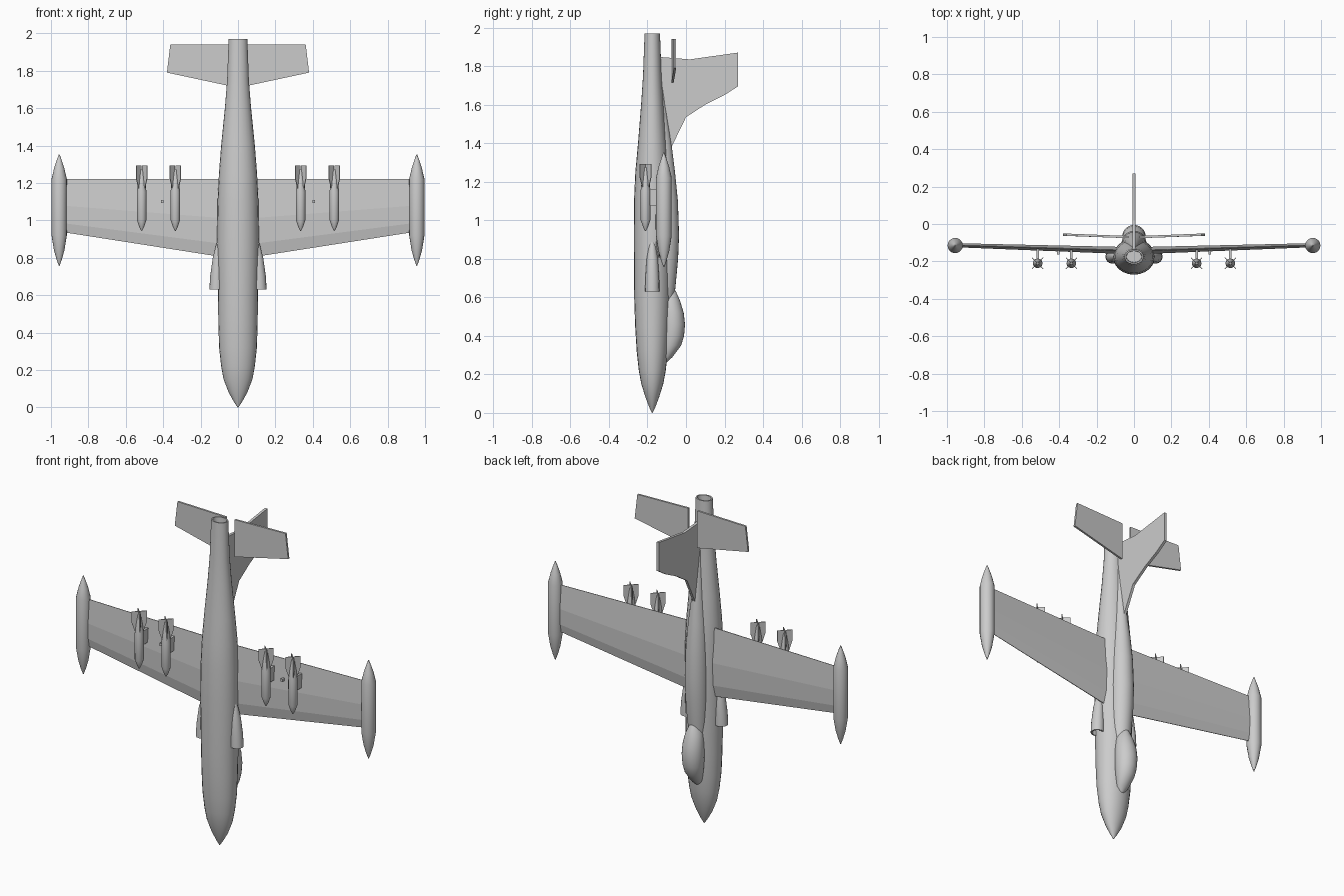
import bpy, bmesh, math

if "Cube" in bpy.data.objects:
    bpy.data.objects.remove(bpy.data.objects["Cube"])

grey = bpy.data.materials.new("light_grey")
grey.diffuse_color = (0.6, 0.6, 0.6, 1)
grey.use_nodes = True
grey.node_tree.nodes["Principled BSDF"].inputs["Base Color"].default_value = grey.diffuse_color


def finish(name, bm, smooth=None):
    bmesh.ops.remove_doubles(bm, verts=bm.verts, dist=1e-5)
    bmesh.ops.recalc_face_normals(bm, faces=bm.faces)
    mesh = bpy.data.meshes.new(name)
    bm.to_mesh(mesh)
    bm.free()
    mesh.materials.append(grey)
    ob = bpy.data.objects.new(name, mesh)
    bpy.context.collection.objects.link(ob)
    if smooth:
        bpy.ops.object.select_all(action='DESELECT')
        ob.select_set(True)
        bpy.context.view_layer.objects.active = ob
        bpy.ops.object.shade_smooth_by_angle(angle=math.radians(smooth))
    return ob


def skin(bm, loops):
    """Bridge matching point loops and cap both ends."""
    rings = [[bm.verts.new(p) for p in loop] for loop in loops]
    n = len(rings[0])
    for a, b in zip(rings, rings[1:]):
        for i in range(n):
            j = (i + 1) % n
            bm.faces.new((a[i], a[j], b[j], b[i]))
    bm.faces.new(rings[0])
    bm.faces.new(rings[-1])


def loft(name, sections, seg=24, smooth=35):
    """Ellipses (z, cx, cy, rx, ry) stacked along z."""
    bm = bmesh.new()
    turn = [2 * math.pi * i / seg for i in range(seg)]
    skin(bm, [[(cx + rx * math.cos(t), cy + ry * math.sin(t), z) for t in turn]
              for z, cx, cy, rx, ry in sections])
    return finish(name, bm, smooth)


def slab(name, loops):
    bm = bmesh.new()
    skin(bm, loops)
    return finish(name, bm)


def box(name, x, y, z, sx, sy, sz):
    return slab(name, [[(x + a * sx / 2, y + b * sy / 2, z + c * sz / 2)
                        for a, b in ((-1, -1), (1, -1), (1, 1), (-1, 1))] for c in (-1, 1)])


# Fuselage, with the hollow exhaust at the tail
CY = -0.175
body = [(0, .002, .002), (.03, .022, .016), (.08, .05, .035), (.15, .077, .057),
        (.22, .09, .07), (.32, .101, .081), (.45, .105, .089), (.6, .107, .094),
        (.9, .112, .096), (1.1, .109, .095), (1.25, .102, .088), (1.4, .09, .074),
        (1.6, .07, .058), (1.75, .058, .048), (1.97, .05, .04),
        (1.97, .042, .032), (1.90, .04, .03)]
loft("fuselage", [(z, 0, CY, rx, ry) for z, rx, ry in body])

# Dorsal spine from the canopy to the fin
spine = [(.5, -.075, .045), (.65, -.055, .06), (.8, -.041, .066), (.92, -.036, .067),
         (1.1, -.042, .062), (1.25, -.057, .052), (1.4, -.076, .036),
         (1.6, -.107, .02), (1.75, -.125, .01)]
loft("dorsal_spine", [(z, 0, (top + CY) / 2, w, (top - CY) / 2) for z, top, w in spine])

# Bubble canopy
canopy = [(.25, -.112, .006), (.29, -.07, .035), (.35, -.025, .052), (.4, -.01, .06),
          (.46, -.005, .063), (.52, -.012, .06), (.58, -.03, .05), (.63, -.052, .03),
          (.665, -.075, .006)]
loft("canopy", [(z, 0, (top - .13) / 2, w, (top + .13) / 2) for z, top, w in canopy])

# Tail fin
fin = [(-.17, 1.845), (-.13, 1.847), (.02, 1.835), (.27, 1.87), (.27, 1.695),
       (.2, 1.65), (.1, 1.6), (0, 1.535), (-.085, 1.36), (-.17, 1.36)]
slab("tail_fin", [[(x, y, z) for y, z in fin] for x in (-.008, .008)])


def wing_section(x, y, lead, trail, half):
    """Faceted aerofoil across the chord."""
    shape = [(0, .12), (.17, .85), (.5, 1), (1, .12)]
    side = [(f, t) for f, t in shape] + [(f, -t) for f, t in reversed(shape)]
    return [(x, y + t * half, lead + f * (trail - lead)) for f, t in side]


for s, tag in ((-1, "left"), (1, "right")):
    # Wing with slight dihedral
    slab("wing_" + tag, [wing_section(s * .04, -.142, .797, 1.22, .019),
                         wing_section(s * .935, -.114, .937, 1.22, .011)])
    # Tailplane
    slab("tailplane_" + tag, [
        [(s * x, y - .006, z) for x, y, z in p] + [(s * x, y + .006, z) for x, y, z in reversed(p)]
        for p in ([(.03, -.07, 1.715), (.38, -.057, 1.79)],
                  [(.03, -.07, 1.94), (.362, -.057, 1.94)])])
    # Wing tip tank
    tank = [(.757, .002), (.79, .014), (.84, .028), (.92, .041), (1.22, .041),
            (1.28, .027), (1.32, .014), (1.353, .002)]
    loft("tip_tank_" + tag, [(z, s * .956, -.115, r, r) for z, r in tank], 16)
    # Air intake with a recessed mouth
    intake = [(.69, .11, .028, .027), (.63, .115, .03, .029), (.63, .115, .038, .037),
              (.7, .113, .036, .036), (.8, .108, .027, .029), (.86, .102, .018, .019),
              (.91, .096, .008, .006)]
    loft("air_intake_" + tag, [(z, s * x, CY, rx, ry) for z, x, rx, ry in intake], 16)
    # Bombs with crossed tail fins, each hung on a pylon
    for k, x in enumerate((.335, .515)):
        part = f"{tag}_{k + 1}"
        bomb = [(.944, .002), (.965, .013), (1.0, .025), (1.15, .026), (1.21, .019), (1.275, .008)]
        loft("bomb_" + part, [(z, s * x, -.21, r, r) for z, r in bomb], 12)
        for j in range(4):
            a = math.pi * (j + .5) / 2
            c, d = math.cos(a), math.sin(a)
            plate = [(.003, 1.17), (.024, 1.17), (.042, 1.225), (.042, 1.292), (.003, 1.292)]
            slab(f"bomb_fin_{part}_{j + 1}",
                 [[(s * x + r * c - w * d, -.21 + r * d + w * c, z) for r, z in plate]
                  for w in (-.002, .002)])
        box("pylon_" + part, s * x, -.165, 1.12, .014, .07, .085)
    # Small stub under the wing
    box("wing_stub_" + tag, s * .405, -.148, 1.10, .012, .03, .016)
